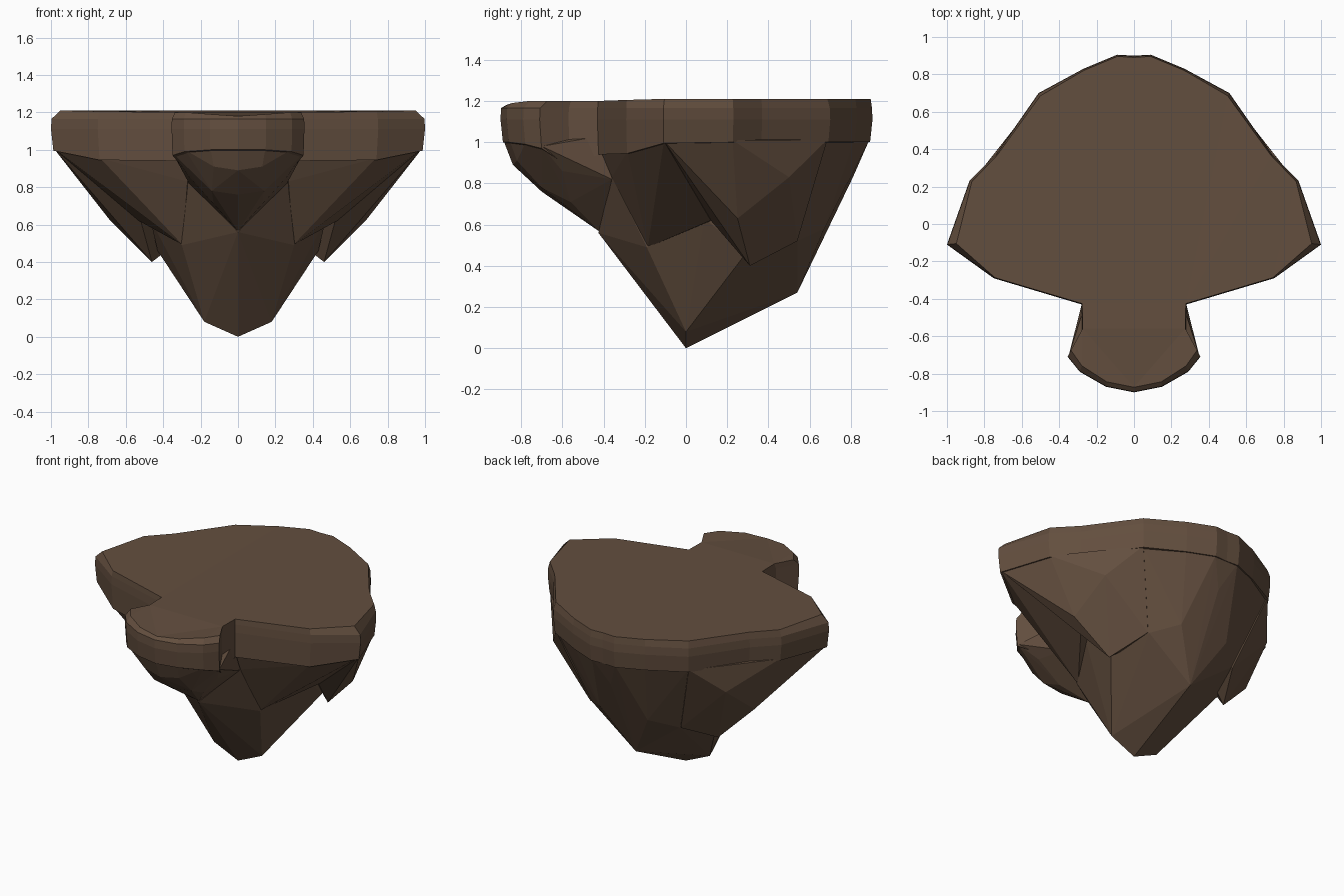
import bpy, bmesh

rock = bpy.data.materials.new("brown_rock")
rock.diffuse_color = (0.125, 0.077, 0.049, 1)


def finish(bm, name):
    bmesh.ops.triangulate(bm, faces=[f for f in bm.faces if len(f.verts) > 4])
    bmesh.ops.recalc_face_normals(bm, faces=bm.faces[:])
    mesh = bpy.data.meshes.new(name)
    bm.to_mesh(mesh)
    bm.free()
    mesh.materials.append(rock)
    obj = bpy.data.objects.new(name, mesh)
    bpy.context.collection.objects.link(obj)
    return obj


def mirrored(points):
    return points + [(-p[0], *p[1:]) for p in reversed(points) if p[0] > 0]


def hull(name, points):
    bm = bmesh.new()
    for p in points:
        bm.verts.new(p)
    res = bmesh.ops.convex_hull(bm, input=bm.verts[:])
    junk = {v for v in res["geom_interior"] + res["geom_unused"]
            if isinstance(v, bmesh.types.BMVert)}
    bmesh.ops.delete(bm, geom=list(junk), context='VERTS')
    bmesh.ops.dissolve_limit(bm, angle_limit=0.02, verts=bm.verts[:], edges=bm.edges[:])
    return finish(bm, name)


def hull_pair(name, points):
    return [hull(name, [(s * x, y, z) for x, y, z in points]) for s in (1, -1)]


# Flat-topped slab: right half of the plan as x, y, lower edge height, top inset, top height
outline = mirrored([
    (0, 0.90, 1.0, 0.99, 1.21), (0.09, 0.905, 1.0, 0.99, 1.21),
    (0.27, 0.83, 1.0, 0.99, 1.21), (0.51, 0.70, 1.0, 0.98, 1.21),
    (0.74, 0.37, 1.0, 0.99, 1.21), (0.88, 0.23, 1.0, 0.985, 1.21),
    (1.0, -0.11, 0.995, 0.95, 1.21), (0.75, -0.29, 0.945, 0.99, 1.205),
    (0.28, -0.43, 0.94, 0.99, 1.20), (0.28, -0.57, 0.88, 0.98, 1.20),
    (0.355, -0.71, 0.97, 0.95, 1.20), (0.29, -0.79, 0.99, 0.96, 1.20),
    (0.15, -0.87, 1.0, 0.97, 1.19), (0, -0.90, 1.0, 0.97, 1.18)])
bm = bmesh.new()
rings = [[bm.verts.new((x * s, y * s, top)) for x, y, z, s, top in outline]]
for scale, height in ((0.997, 1.165), (1.0, 1.11), (0.987, None)):
    rings.append([bm.verts.new((p[0] * scale, p[1] * scale, height or p[2])) for p in outline])
n = len(outline)
for a, b in zip(rings, rings[1:]):
    for i in range(n):
        bm.faces.new((a[i], a[(i + 1) % n], b[(i + 1) % n], b[i]))
bm.faces.new(rings[0])
bm.faces.new(rings[-1])
slab = finish(bm, "island_rock")

# Central keel tapering to the point the rock stands on
keel = hull("keel", mirrored([
    (0, 0, 0), (0.18, 0, 0.08), (0, 0.54, 0.27), (0.43, 0.29, 0.46),
    (0, -0.22, 0.33), (0, -0.425, 0.56), (0.30, -0.19, 0.49), (0.265, -0.36, 0.83),
    (0.47, 0.09, 0.63), (0.33, 0.54, 0.52), (0.495, 0.68, 1.01), (0.264, 0.816, 1.01),
    (0.087, 0.889, 1.01), (0.18, 0.67, 0.58), (0, 0.81, 0.83)]))

# Braces spreading from the keel to the front of each wing
braces = hull_pair("wing_brace", [
    (0.295, -0.185, 0.49), (0.27, -0.36, 0.83), (0.737, -0.284, 0.955), (0.983, -0.107, 1.005),
    (0.53, 0.12, 0.62), (0.475, 0.085, 0.625), (0.27, -0.415, 0.96), (0.1, 0.1, 0.6),
    (0.1, -0.2, 1.06), (0.6, 0.2, 1.06)])

# Lobes hanging under each side
lobes = hull_pair("side_lobe", [
    (0.46, 0.31, 0.40), (0.34, 0.54, 0.52), (0.69, 0.25, 0.63), (0.52, 0.12, 0.62),
    (0.65, 0.50, 0.83), (0.985, -0.108, 1.007), (0.866, 0.226, 1.01), (0.728, 0.364, 1.01),
    (0.50, 0.686, 1.012), (0.2, 0.4, 1.05), (0.2, 0.4, 0.6), (0.5, 0.0, 1.05)])

# Rounded underside of the front outcrop
outcrop = hull("outcrop_underside", mirrored([
    (0, -0.886, 1.01), (0.147, -0.856, 1.01), (0.284, -0.777, 1.0), (0.348, -0.699, 0.98),
    (0, -0.84, 0.89), (0.13, -0.82, 0.91), (0.265, -0.60, 0.86), (0.14, -0.70, 0.78),
    (0, -0.70, 0.76), (0, -0.56, 0.68), (0.13, -0.56, 0.71), (0.262, -0.36, 0.82),
    (0, -0.418, 0.565), (0.22, -0.30, 1.05)]))

# Fuse everything into one rock
parts = [keel, *braces, *lobes, outcrop]
for part in parts:
    mod = slab.modifiers.new("fuse", 'BOOLEAN')
    mod.operation = 'UNION'
    mod.solver = 'EXACT'
    mod.object = part
bpy.context.view_layer.objects.active = slab
slab.select_set(True)
for mod in list(slab.modifiers):
    bpy.ops.object.modifier_apply(modifier=mod.name)
for part in parts:
    bpy.data.objects.remove(part)
